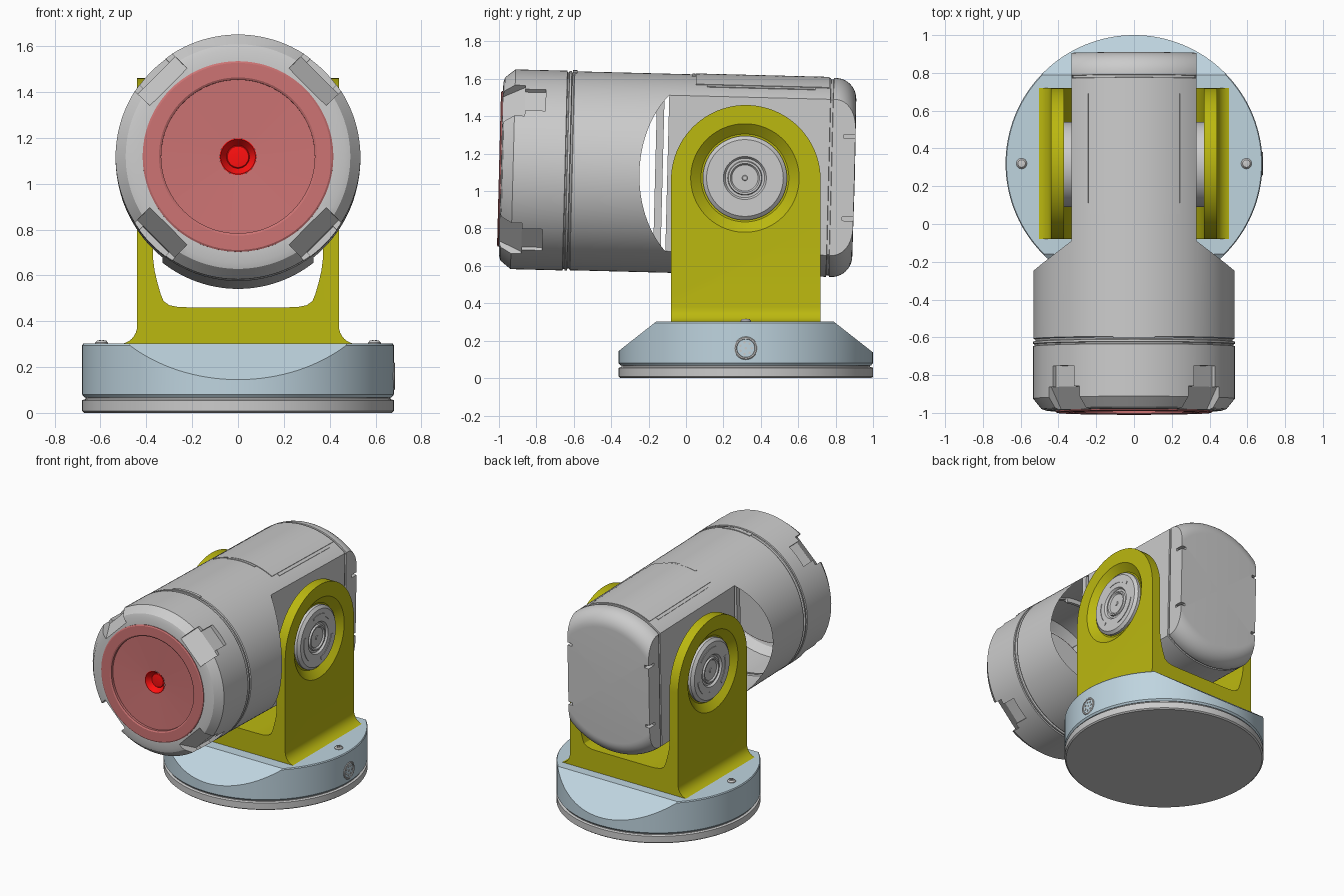
import bpy, bmesh
from math import sin, cos, pi, radians
from mathutils import Matrix, Vector

if "Cube" in bpy.data.objects:
    bpy.data.objects.remove(bpy.data.objects["Cube"])


def material(name, rgb):
    m = bpy.data.materials.new(name)
    m.diffuse_color = (*rgb, 1)
    m.use_nodes = True
    m.node_tree.nodes["Principled BSDF"].inputs["Base Color"].default_value = m.diffuse_color
    return m


OLIVE = material("olive", (0.5, 0.48, 0.005))
BLUE = material("blue_grey", (0.52, 0.66, 0.74))
PINK = material("lens_red", (0.6, 0.17, 0.17))
RED = material("bright_red", (1, 0.005, 0.005))
PLACE = {"X": lambda u, v, h: (h, u, v), "Y": lambda u, v, h: (u, h, v), "Z": lambda u, v, h: (u, v, h)}


def finish(bm, name, mat=None):
    bmesh.ops.remove_doubles(bm, verts=bm.verts, dist=1e-5)
    bmesh.ops.recalc_face_normals(bm, faces=bm.faces)
    me = bpy.data.meshes.new(name)
    bm.to_mesh(me)
    bm.free()
    ob = bpy.data.objects.new(name, me)
    bpy.context.collection.objects.link(ob)
    if mat:
        me.materials.append(mat)
    return ob


def lathe(name, prof, axis, centre=(0, 0), mat=None, n=96, arc=None):
    """Revolve (radius, height) points about an axis; arc=(start, end) gives a capped sector."""
    bm = bmesh.new()
    a0, a1 = [radians(a) for a in arc] if arc else (0, 2 * pi)
    rows = []
    for i in range(n + 1 if arc else n):
        a = a0 + (a1 - a0) * i / n
        rows.append([bm.verts.new(PLACE[axis](centre[0] + r * cos(a), centre[1] + r * sin(a), h)) for r, h in prof])
    k = len(prof)
    for i in range(n):
        p, q = rows[i], rows[(i + 1) % len(rows)]
        for j in range(k if arc else k - 1):
            bm.faces.new((p[j], p[(j + 1) % k], q[(j + 1) % k], q[j]))
    if arc:
        bm.faces.new(rows[0])
        bm.faces.new(rows[-1])
    return finish(bm, name, mat)


def sector(name, r0, r1, h0, h1, arc, axis="Y", centre=(0, 0), n=24):
    return lathe(name, [(r0, h0), (r1, h0), (r1, h1), (r0, h1)], axis, centre, n=n, arc=arc)


def prism(name, pts, axis, lo, hi, mat=None, turn=0):
    bm = bmesh.new()
    a, b = [[bm.verts.new(PLACE[axis](u, v, h)) for u, v in pts] for h in (lo, hi)]
    bm.faces.new(a)
    bm.faces.new(b)
    for i in range(len(pts)):
        j = (i + 1) % len(pts)
        bm.faces.new((a[i], a[j], b[j], b[i]))
    bmesh.ops.rotate(bm, verts=bm.verts, matrix=Matrix.Rotation(radians(turn), 3, "Y"))
    return finish(bm, name, mat)


def rect(u0, u1, v0, v1):
    return [(u0, v0), (u1, v0), (u1, v1), (u0, v1)]


def boolean(ob, cutter, op="DIFFERENCE"):
    mod = ob.modifiers.new("cut", "BOOLEAN")
    mod.operation, mod.solver, mod.object = op, "EXACT", cutter
    bpy.context.view_layer.objects.active = ob
    bpy.ops.object.modifier_apply(modifier=mod.name)
    bpy.data.objects.remove(cutter)


# Base: grey foot, dark gap and blue drum with sloped front and back
MID = (0, 0.32)
lathe("foot_plate", [(0, 0), (0.67, 0), (0.68, 0.008), (0.68, 0.055), (0.665, 0.06), (0.665, 0.08), (0, 0.08)], "Z", MID)
drum = lathe("base_drum", [(0, 0.068), (0.67, 0.068), (0.68, 0.08), (0.68, 0.295), (0.675, 0.302), (0, 0.302)], "Z", MID, BLUE, 128)
bm = bmesh.new()
bm.from_mesh(drum.data)
for s, y in ((-1, -0.16), (1, 0.79)):
    bmesh.ops.bisect_plane(bm, geom=bm.verts[:] + bm.edges[:] + bm.faces[:], plane_co=(0, y, 0.302),
                           plane_no=(0, s * 0.157, 0.2), clear_outer=True)
    bmesh.ops.holes_fill(bm, edges=[e for e in bm.edges if e.is_boundary], sides=0)
bmesh.ops.recalc_face_normals(bm, faces=bm.faces)
bm.to_mesh(drum.data)
bm.free()

# Base screws with cross slots, and the round connector on the right
for s in (-1, 1):
    screw = lathe("base_screw", [(0, 0.29), (0.028, 0.29), (0.028, 0.306), (0.02, 0.316), (0, 0.318)], "Z", (s * 0.595, 0.32), n=24)
    for w, d in ((0.02, 0.003), (0.003, 0.02)):
        boolean(screw, prism("slot", rect(s * 0.595 - w, s * 0.595 + w, 0.32 - d, 0.32 + d), "Z", 0.31, 0.33))
lathe("connector", [(0, 0.66), (0.062, 0.66), (0.062, 0.68), (0.057, 0.684), (0.05, 0.684), (0.047, 0.677), (0, 0.677)], "X", (0.32, 0.16), n=32)
for i in range(8):
    r, a = (0.032 if i else 0), i * 2 * pi / 7
    lathe("connector_pin", [(0, 0.67), (0.007, 0.67), (0.007, 0.683), (0, 0.683)], "X",
          (0.32 + r * cos(a), 0.16 + r * sin(a)), n=10)

# Yoke: U-shaped front outline trimmed by a round-topped side outline
flare = [(0.52 - 0.08 * sin(t * pi / 16), 0.38 - 0.08 * cos(t * pi / 16)) for t in range(9)]
half = [(0.52, 0.298)] + flare + [(0.44, 1.6), (0.37, 1.6), (0.37, 0.67), (0.364, 0.62), (0.352, 0.57),
                                  (0.338, 0.52), (0.325, 0.488), (0.3, 0.47), (0.26, 0.462), (0.2, 0.46)]
yoke = prism("yoke", half + [(-x, z) for x, z in reversed(half)], "Y", -0.08, 0.72, OLIVE)
dome = [(0.32 + 0.4 * cos(i * pi / 48), 1.06 + 0.4 * sin(i * pi / 48)) for i in range(49)]
boolean(yoke, prism("trim", [(0.72, 0.2)] + dome + [(-0.08, 0.2)], "X", -1, 1), "INTERSECT")

# Pivot hubs in dished recesses, mirrored left and right
PIVOT = (0.315, 1.07)
for s in (-1, 1):
    boolean(yoke, lathe("dish", [(0, s * 0.395), (0.235, s * 0.395), (0.29, s * 0.44), (0.29, s * 0.6), (0, s * 0.6)], "X", PIVOT))
    hub = [(0, 0.39), (0.225, 0.39), (0.225, 0.415), (0.205, 0.432), (0.115, 0.432), (0.105, 0.418), (0.092, 0.418),
           (0.088, 0.43), (0.078, 0.43), (0.07, 0.42), (0.015, 0.42), (0.012, 0.425), (0, 0.425)]
    lathe("pivot_hub", [(r, s * h) for r, h in hub], "X", PIVOT)
    lathe("pivot_boss", [(0, s * 0.31), (0.225, s * 0.31), (0.225, s * 0.38), (0, s * 0.38)], "X", PIVOT)
    for a in (-80, 40, 160):
        sector("hub_arc", 0.15, 0.17, s * 0.425, s * 0.436, (a, a + 70), "X", PIVOT)

# Camera body, modelled along y and tilted at the end
before = set(bpy.data.objects)
rear = [(0.42 + 0.112 * cos(i * pi / 20), 0.79 + 0.11 * sin(i * pi / 20)) for i in range(11)]
body = lathe("camera_body", [(0, -0.9), (0.415, -0.9), (0.415, -0.99), (0.465, -0.988), (0.49, -0.98), (0.534, -0.925),
                             (0.534, -0.648), (0.526, -0.645), (0.526, -0.638), (0.534, -0.635), (0.534, -0.624),
                             (0.522, -0.62), (0.522, -0.612), (0.532, -0.608), (0.532, 0.762), (0.524, 0.764),
                             (0.524, 0.776), (0.532, 0.778)] + rear + [(0, 0.903)], "Y", n=128)
for s in (-1, 1):
    side = [(0.33, -0.1), (0.54, -0.255), (0.8, -0.255), (0.8, 1.2), (0.33, 1.2), (0.33, 0.778), (0.322, 0.776),
            (0.322, 0.764), (0.33, 0.762)]
    boolean(body, prism("side_cut", [(s * x, y) for x, y in side], "Z", -1, 1))
    for z in (-0.22, 0.22):
        boolean(body, prism("rear_tick", rect(s * 0.33 - 0.035, s * 0.33 + 0.035, z - 0.01, z + 0.01), "Y", 0.84, 1))

# Four sloped pockets round the front ring
for k in range(4):
    wide = [(-1.05, 0.39), (-0.87, 0.505), (-0.87, 0.7), (-1.05, 0.7)]
    boolean(body, prism("pocket_front", wide, "X", -0.115, 0.115, turn=45 + 90 * k))
    boolean(body, prism("pocket_back", rect(-0.88, -0.76, 0.505, 0.7), "X", -0.08, 0.08, turn=45 + 90 * k))

# Open the slanted shoulders so the bulkhead inside shows
bm = bmesh.new()
bm.from_mesh(body.data)
slant = [f for f in bm.faces if abs(abs(f.normal.x) - 0.594) < 0.04 and abs(f.normal.y - 0.805) < 0.04
         and abs(f.calc_center_median().y + 0.18) < 0.09]
bmesh.ops.delete(bm, geom=slant, context="FACES")
bm.to_mesh(body.data)
bm.free()
prism("bulkhead", rect(-0.33, 0.33, -0.415, 0.415), "Y", -0.165, -0.125)

# Top cover with side strips, front latch and rear-facing marker
sector("top_cover", 0.5, 0.537, 0.04, 0.755, (63.5, 116.5))
sector("cover_latch", 0.5, 0.536, 0.02, 0.037, (78, 102))
sector("ring_marker", 0.5, 0.538, -0.617, -0.595, (78, 102))
for a in (61, 117):
    sector("cover_strip", 0.5, 0.536, 0.1, 0.68, (a, a + 2), n=4)

# Red window with stepped rim and bright conical centre
lathe("front_window", [(0.416, -0.9), (0.416, -0.995), (0.408, -1.0), (0.345, -1.0), (0.335, -0.994), (0.335, -0.975),
                       (0.08, -0.965)], "Y", mat=PINK)
lathe("centre_lens", [(0.08, -0.967), (0.076, -0.968), (0.05, -0.93), (0.046, -0.935), (0, -0.94)], "Y", mat=RED, n=48)

# Tilt the whole camera head slightly nose-up
for ob in set(bpy.data.objects) - before:
    ob.rotation_euler.x = -0.0256
    ob.location = (0, 0.0, 1.093)

# Smooth shading with sharp edges kept
for ob in bpy.data.objects:
    ob.select_set(True)
bpy.context.view_layer.objects.active = body
bpy.ops.object.shade_smooth_by_angle(angle=radians(30))
